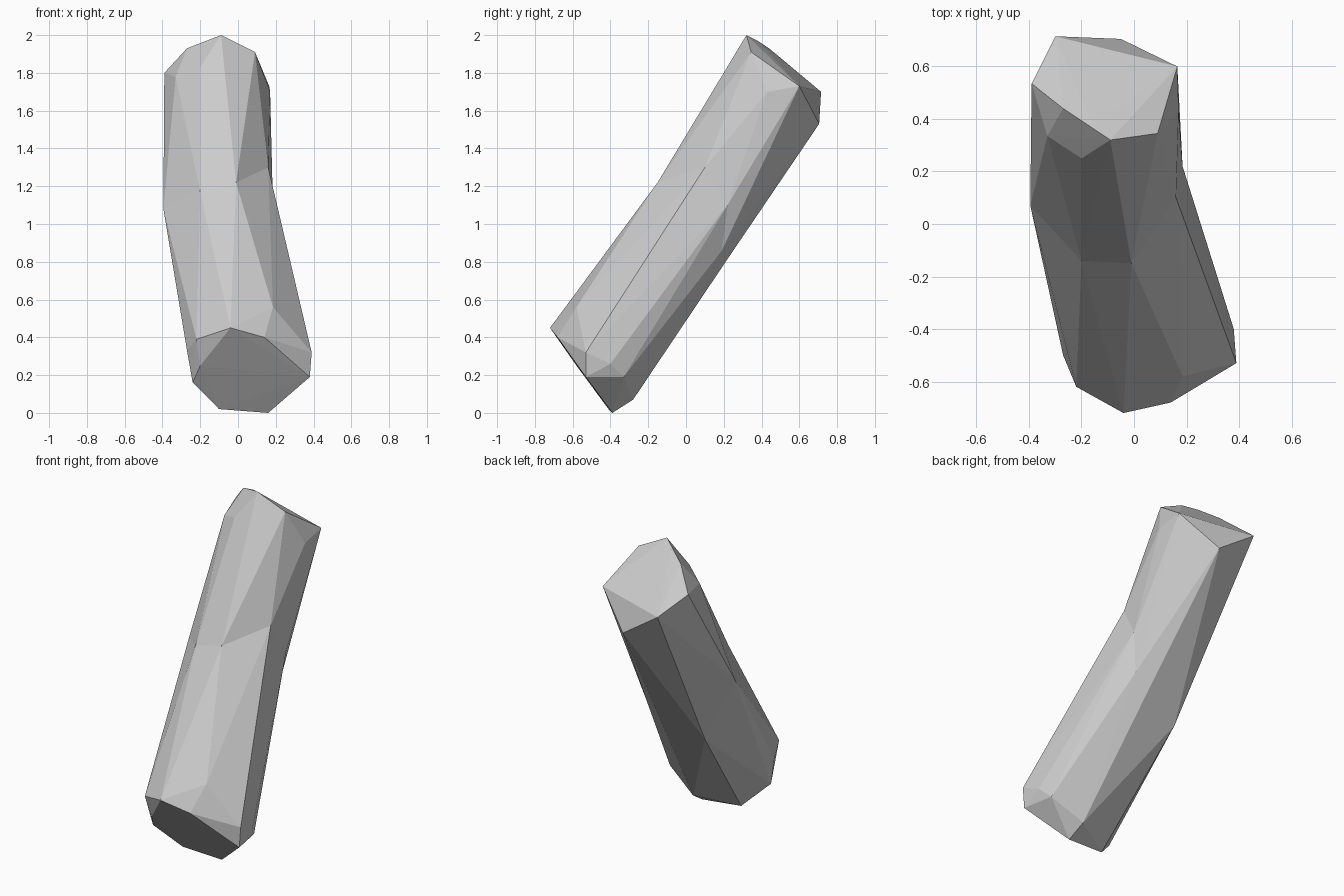
import bpy
import bmesh

default_cube = bpy.data.objects.get("Cube")
if default_cube:
    bpy.data.objects.remove(default_cube, do_unlink=True)

# One plain grey for the whole piece
grey = bpy.data.materials.new("plain_grey")
grey.use_nodes = True
colour = (0.6, 0.6, 0.6, 1)
grey.diffuse_color = colour
for node in grey.node_tree.nodes:
    if node.type == 'BSDF_PRINCIPLED':
        node.inputs["Base Color"].default_value = colour


def hull_object(name, points):
    """Make a faceted convex solid around the given corner points."""
    bm = bmesh.new()
    for point in points:
        bm.verts.new(point)
    result = bmesh.ops.convex_hull(bm, input=list(bm.verts))
    loose = set(result["geom_interior"]) | set(result["geom_unused"])
    loose = [item for item in loose if isinstance(item, bmesh.types.BMVert)]
    if loose:
        bmesh.ops.delete(bm, geom=loose, context='VERTS')
    bmesh.ops.recalc_face_normals(bm, faces=list(bm.faces))
    mesh = bpy.data.meshes.new(name)
    bm.to_mesh(mesh)
    bm.free()
    mesh.materials.append(grey)
    solid = bpy.data.objects.new(name, mesh)
    bpy.context.collection.objects.link(solid)
    return solid


# Corners of the blunt lower end
foot_corners = [
    (-.04, -.72, .45), (.14, -.68, .40), (.39, -.53, .32), (.38, -.53, .19),
    (.16, -.39, 0), (-.1, -.41, .02), (-.24, -.51, .16), (-.2, -.58, .25),
    (-.22, -.62, .39)]

# Bevel corners just behind the lower end
foot_bevel = [
    (.185, -.58, .56), (.38, -.4, .26), (.344, -.33, .19),
    (.146, -.28, .07), (-.27, -.5, .33)]

# Corners around the bend, shared by both halves
bend_corners = [
    (-.01, -.15, 1.22), (.16, .1, 1.3), (.185, .22, 1.1), (.147, .19, .86),
    (.05, .21, .8), (-.21, .11, .67), (-.395, .07, 1.08), (-.2, -.14, 1.17)]

# Corners of the slanted upper end
head_corners = [
    (-.09, .32, 2), (.09, .345, 1.91), (.165, .6, 1.73), (.17, .43, 1.7),
    (-.05, .705, 1.53), (-.3, .715, 1.7), (-.39, .535, 1.8),
    (-.33, .335, 1.78), (-.27, .44, 1.93), (-.16, .38, 1.97), (-.2, .25, 1.83)]

# Two faceted halves meeting at the bend, fused into a single shell
body = hull_object("bent_faceted_log", foot_corners + foot_bevel + bend_corners)
upper_half = hull_object("upper_half", bend_corners + head_corners)
upper_half.hide_render = True

union = body.modifiers.new("fuse_halves", 'BOOLEAN')
union.operation = 'UNION'
union.solver = 'EXACT'
union.object = upper_half

bpy.context.view_layer.update()
depsgraph = bpy.context.evaluated_depsgraph_get()
fused = bpy.data.meshes.new_from_object(body.evaluated_get(depsgraph))
body.modifiers.clear()
body.data = fused
bpy.data.objects.remove(upper_half, do_unlink=True)

# Keep the facets crisp
for face in body.data.polygons:
    face.use_smooth = False
    face.material_index = 0
